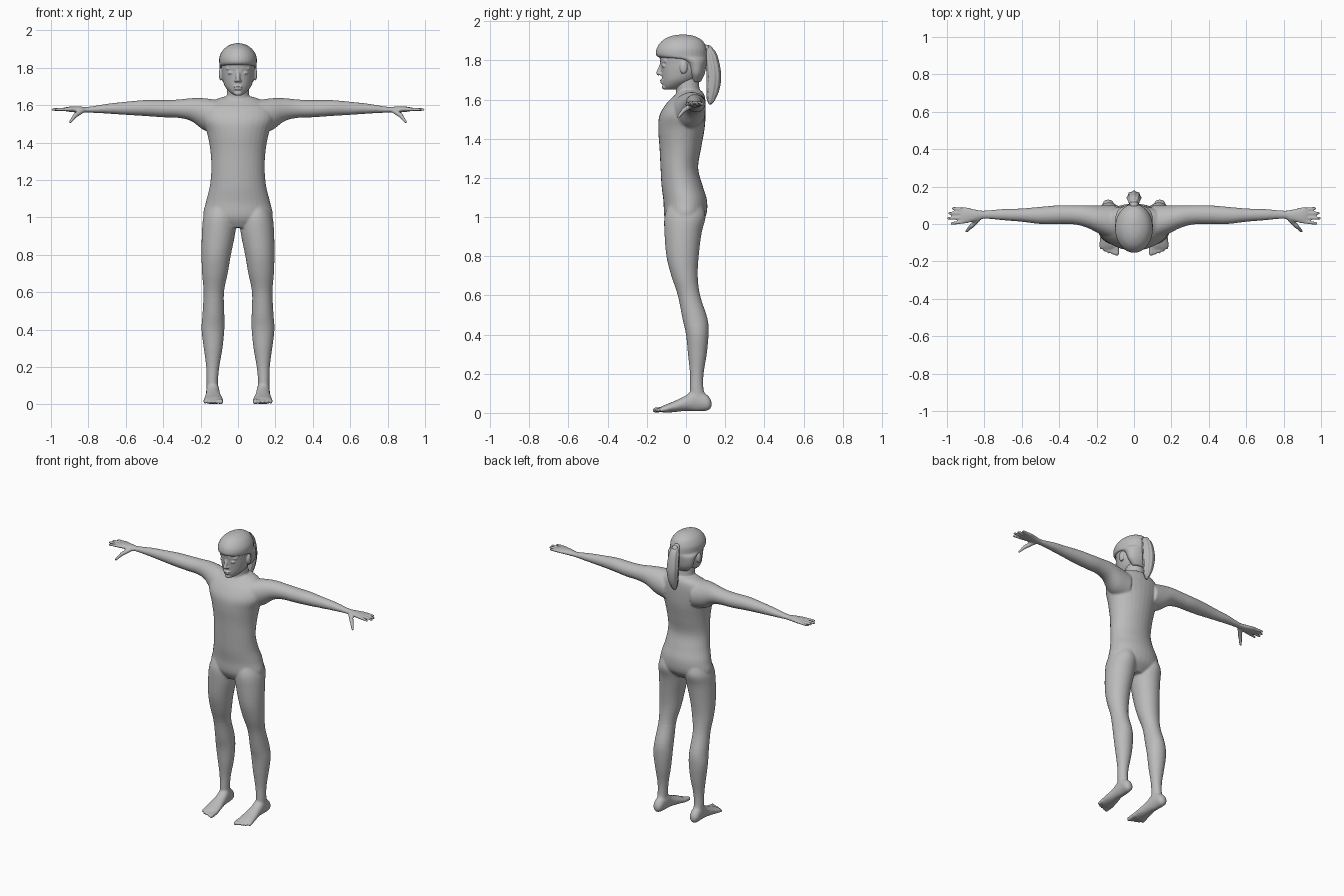
import bpy
import bmesh
from math import cos, sin, pi
from mathutils import Matrix, Vector

default_cube = bpy.data.objects.get("Cube")
if default_cube:
    bpy.data.objects.remove(default_cube)

grey = bpy.data.materials.new("neutral_grey")
grey.use_nodes = True
colour = (0.5, 0.5, 0.5, 1)
grey.diffuse_color = colour
grey.node_tree.nodes["Principled BSDF"].inputs["Base Color"].default_value = colour

SIDES = (1, -1)
RING = 32
STEPS = 4


def smooth_rows(rows):
    """Interpolate the sections with a Catmull-Rom spline."""
    rows = [Vector(r) for r in rows]
    result = []
    for i in range(len(rows) - 1):
        before, start = rows[max(i - 1, 0)], rows[i]
        end, after = rows[i + 1], rows[min(i + 2, len(rows) - 1)]
        for step in range(STEPS):
            t = step / STEPS
            tangent_a, tangent_b = (end - before) / 2, (after - start) / 2
            delta = end - start
            result.append(start + tangent_a * t
                          + (delta * 3 - tangent_a * 2 - tangent_b) * t ** 2
                          + (tangent_a + tangent_b - delta * 2) * t ** 3)
    return result + [rows[-1]]


def loft(bm, axis, rows, side=1, groove=0):
    """Skin oval sections given as (position, low a, high a, low b, high b)."""
    rings = []
    for pos, a_low, a_high, b_low, b_high in smooth_rows(rows):
        ring = []
        for k in range(RING):
            angle = 2 * pi * k / RING
            swell = 1 + groove * cos(8 * angle)
            a = (a_low + a_high) / 2 + (a_high - a_low) / 2 * cos(angle) * swell
            b = (b_low + b_high) / 2 + (b_high - b_low) / 2 * sin(angle) * swell
            x, y, z = {"x": (pos, a, b), "y": (a, pos, b), "z": (a, b, pos)}[axis]
            ring.append(bm.verts.new((x * side, y, z)))
        rings.append(ring)
    for lower, upper in zip(rings, rings[1:]):
        for k in range(RING):
            n = (k + 1) % RING
            bm.faces.new((lower[k], lower[n], upper[n], upper[k]))
    bm.faces.new(rings[0])
    bm.faces.new(rings[-1])


def centred(rows):
    """Turn (position, half width, front, back) into full sections."""
    return [(z, -w, w, front, back) for z, w, front, back in rows]


def ball(bm, centre, size):
    matrix = Matrix.Translation(centre) @ Matrix.Diagonal((*size, 1))
    bmesh.ops.create_uvsphere(bm, u_segments=16, v_segments=10, radius=1, matrix=matrix)


def capsule(bm, start, end, r_start, r_end, side=1):
    p, q = Vector(start), Vector(end)
    p.x *= side
    q.x *= side
    turn = (q - p).to_track_quat("Z", "Y").to_matrix().to_4x4()
    bmesh.ops.create_cone(bm, cap_ends=True, segments=16, radius1=r_start, radius2=r_end,
                          depth=(q - p).length,
                          matrix=Matrix.Translation((p + q) / 2) @ turn)
    ball(bm, p, [r_start] * 3)
    ball(bm, q, [r_end] * 3)


def finish(bm, name, voxel=0, relax=0):
    bmesh.ops.recalc_face_normals(bm, faces=bm.faces)
    mesh = bpy.data.meshes.new(name)
    bm.to_mesh(mesh)
    bm.free()
    mesh.materials.append(grey)
    mesh.shade_smooth()
    obj = bpy.data.objects.new(name, mesh)
    bpy.context.collection.objects.link(obj)
    if voxel:
        fuse = obj.modifiers.new("fuse", "REMESH")
        fuse.mode = "VOXEL"
        fuse.voxel_size = voxel
        fuse.use_smooth_shade = True
        soften = obj.modifiers.new("soften", "SMOOTH")
        soften.factor = 0.5
        soften.iterations = relax
    return obj


# Body: plain mannequin torso and neck
body = bmesh.new()
loft(body, "z", centred([
    (.945, .1, -.08, .05), (1, .182, -.11, .1), (1.08, .172, -.115, .108),
    (1.16, .152, -.125, .085), (1.25, .143, -.13, .062), (1.35, .147, -.135, .077),
    (1.45, .165, -.142, .095), (1.52, .19, -.135, .1), (1.58, .185, -.1, .1),
    (1.62, .14, -.06, .095), (1.645, .08, -.035, .08)]))
loft(body, "z", centred([
    (1.57, .08, -.06, .085), (1.63, .063, -.05, .072),
    (1.7, .058, -.055, .065), (1.76, .055, -.05, .06)]))

for side in SIDES:
    # Legs
    loft(body, "z", [
        (1.06, .03, .16, -.09, .085), (1, .012, .185, -.11, .1),
        (.92, .014, .193, -.11, .08), (.8, .038, .195, -.1, .065),
        (.7, .055, .192, -.075, .06), (.6, .075, .184, -.042, .072),
        (.48, .073, .19, -.018, .11), (.4, .073, .195, 0, .115),
        (.3, .083, .183, .01, .106), (.2, .1, .17, .02, .09),
        (.12, .107, .168, .02, .09), (.05, .105, .168, .02, .11)], side)
    # Feet and toes
    loft(body, "y", [
        (.13, .125, .15, .03, .06), (.11, .107, .168, .012, .09),
        (.05, .1, .17, .008, .125), (0, .095, .172, .01, .09),
        (-.06, .084, .18, .004, .06), (-.11, .08, .184, .001, .04),
        (-.13, .09, .175, .006, .03)], side)
    for i in range(5):
        x, thick = .092 + .021 * i, .014 if i == 0 else .01
        tip = -.157 + .002 * i * i
        capsule(body, (x, -.1, .02), (x, tip, .014), thick, thick, side)
    # Arms and palms
    loft(body, "x", [
        (.1, -.09, .1, 1.44, 1.625), (.18, -.055, .1, 1.465, 1.637),
        (.25, -.02, .1, 1.515, 1.637), (.32, -.002, .1, 1.532, 1.63),
        (.4, 0, .1, 1.535, 1.627), (.5, 0, .092, 1.542, 1.627),
        (.6, .012, .083, 1.548, 1.618), (.7, .02, .08, 1.555, 1.607),
        (.8, .028, .072, 1.56, 1.591), (.85, .015, .078, 1.56, 1.593),
        (.9, .002, .09, 1.564, 1.592), (.925, .006, .086, 1.568, 1.588)], side)
    # Fingers and thumbs
    for base, tip_y, reach in ((.014, .002, .975), (.035, .03, .992),
                               (.057, .058, .987), (.077, .083, .968)):
        capsule(body, (.9, base, 1.578), (reach, tip_y, 1.576), .011, .008, side)
    capsule(body, (.83, .03, 1.572), (.87, -.012, 1.545), .014, .013, side)
    capsule(body, (.87, -.012, 1.545), (.897, -.04, 1.51), .012, .008, side)
finish(body, "body", voxel=.006, relax=5)

# Head with facial features
head = bmesh.new()
loft(head, "z", centred([
    (1.652, .02, -.108, -.05), (1.67, .045, -.118, 0), (1.7, .07, -.122, .05),
    (1.74, .083, -.126, .085), (1.78, .088, -.13, .095), (1.83, .09, -.135, .098),
    (1.88, .08, -.12, .085), (1.91, .05, -.08, .05)]))
capsule(head, (0, -.122, 1.785), (0, -.14, 1.735), .01, .012)
ball(head, (0, -.122, 1.698), (.026, .012, .006))
ball(head, (0, -.12, 1.687), (.022, .012, .007))
ball(head, (0, -.108, 1.664), (.022, .015, .014))
for side in SIDES:
    ball(head, (.01 * side, -.13, 1.731), (.01, .01, .008))
    ball(head, (.037 * side, -.11, 1.772), (.018, .015, .009))
    capsule(head, (.018, -.123, 1.794), (.058, -.104, 1.796), .008, .007, side)
    ball(head, (.092 * side, -.012, 1.765), (.011, .02, .034))
finish(head, "head", voxel=.004, relax=3)

# Hair cap with a straight fringe
hair = bmesh.new()
loft(hair, "z", centred([
    (1.69, .05, .03, .075), (1.73, .084, .012, .095), (1.78, .096, -.01, .105),
    (1.805, .1, -.06, .108), (1.818, .1, -.145, .108), (1.86, .099, -.15, .105),
    (1.9, .076, -.122, .085), (1.923, .042, -.08, .045), (1.931, .012, -.04, .01)]))
finish(hair, "hair_cap", voxel=.005, relax=3)

# Grooved ponytail and its tie
ponytail = bmesh.new()
loft(ponytail, "z", centred([
    (1.875, .016, .085, .11), (1.85, .026, .09, .145), (1.8, .034, .1, .165),
    (1.72, .037, .108, .177), (1.65, .03, .106, .168), (1.6, .018, .108, .148),
    (1.575, .006, .118, .13)]), groove=.08)
finish(ponytail, "ponytail")

tie = bmesh.new()
capsule(tie, (0, .085, 1.86), (0, .115, 1.855), .024, .022)
finish(tie, "hair_tie")
